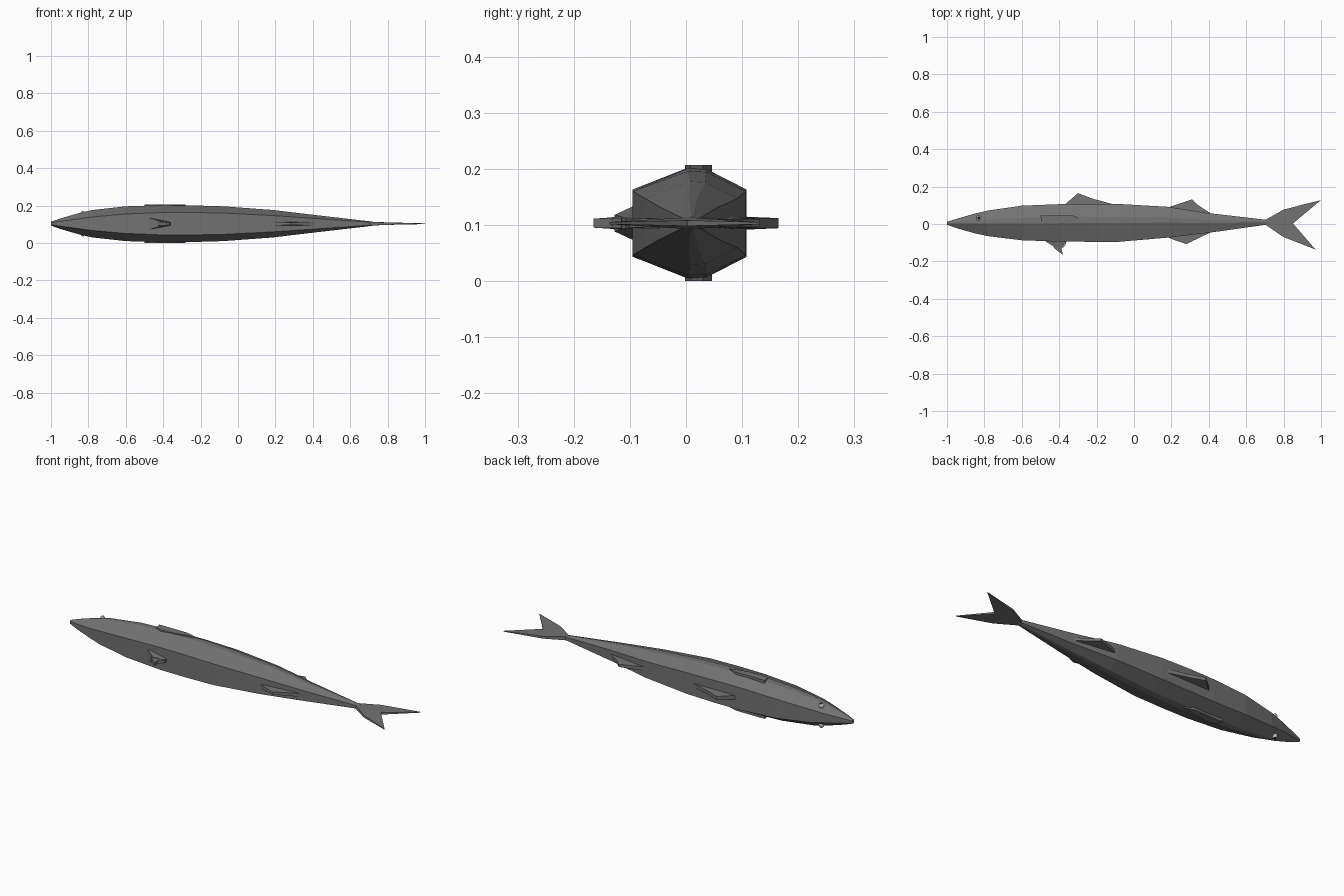
import bpy, bmesh

ZC = 0.1035  # height of the fish's centre line, it lies on its side


def material(name, v):
    m = bpy.data.materials.new(name)
    m.diffuse_color = (v, v, v, 1)
    return m


SKIN = material("skin_grey", 0.17)
WHITE = material("eye_white", 0.7)
BLACK = material("pupil_black", 0.01)


def finish(name, bm, mat=SKIN):
    bmesh.ops.recalc_face_normals(bm, faces=bm.faces)
    me = bpy.data.meshes.new(name)
    bm.to_mesh(me)
    bm.free()
    me.materials.append(mat)
    ob = bpy.data.objects.new(name, me)
    bpy.context.collection.objects.link(ob)
    return ob


def loft(name, rings):
    bm = bmesh.new()
    vs = [[bm.verts.new(p) for p in r] for r in rings]
    n = len(rings[0])
    for a, b in zip(vs, vs[1:]):
        for i in range(n):
            j = (i + 1) % n
            bm.faces.new((a[i], a[j], b[j], b[i]))
    bm.faces.new(vs[0])
    bm.faces.new(vs[-1])
    return finish(name, bm)


def plate(name, outline):
    """Fin from (x, y, half thickness) points, mirrored about the centre plane."""
    return loft(name, [[(x, y, ZC + s * t) for x, y, t in outline] for s in (-1, 1)])


# Body stations: x, back y, belly y, flank half height, edge half height
stations = [
    (-1.0, 0.012, -0.004, 0.010, 0.006),
    (-0.95, 0.027, -0.022, 0.028, 0.013),
    (-0.85, 0.056, -0.050, 0.057, 0.026),
    (-0.78, 0.072, -0.065, 0.073, 0.036),
    (-0.60, 0.098, -0.087, 0.093, 0.052),
    (-0.40, 0.106, -0.094, 0.099, 0.060),
    (-0.25, 0.108, -0.095, 0.098, 0.060),
    (-0.08, 0.107, -0.095, 0.093, 0.057),
    (0.18, 0.092, -0.073, 0.074, 0.044),
    (0.40, 0.058, -0.047, 0.048, 0.029),
    (0.72, 0.021, -0.002, 0.011, 0.007),
]
rings = []
for x, yt, yb, h, e in stations:
    a = yb + 0.65 * (yt - yb)
    b = yb + 0.49 * (yt - yb)
    sec = [(yt, e), (a, 0.98 * h), (b, h), (yb, e)]
    sec += [(y, -z) for y, z in reversed(sec)]
    rings.append([(x, y, ZC + z) for y, z in sec])
loft("body", rings)

# Fins along the back, the belly and the tail
plate("front_dorsal_fin", [(-0.38, 0.095, 0.012), (-0.30, 0.165, 0.009),
                           (-0.22, 0.135, 0.009), (-0.12, 0.108, 0.010), (-0.2, 0.095, 0.012)])
plate("rear_dorsal_fin", [(0.17, 0.085, 0.011), (0.31, 0.131, 0.007),
                          (0.34, 0.103, 0.007), (0.41, 0.056, 0.008), (0.3, 0.065, 0.010)])
plate("anal_fin", [(0.17, -0.065, 0.010), (0.20, -0.08, 0.009), (0.28, -0.107, 0.007),
                   (0.33, -0.083, 0.008), (0.41, -0.045, 0.009), (0.3, -0.05, 0.010)])
plate("tail_fin_upper", [(0.70, 0.021, 0.010), (0.80, 0.077, 0.006), (1.0, 0.128, 0.002),
                         (0.85, 0.003, 0.005), (0.70, 0.009, 0.010)])
plate("tail_fin_lower", [(0.70, 0.009, 0.010), (0.85, 0.003, 0.005), (0.97, -0.136, 0.002),
                         (0.80, -0.070, 0.006), (0.70, -0.002, 0.010)])

# Pelvic fin: broad wedge at the belly narrowing to a pointed tip
plate("pelvic_fin_base", [(-0.48, -0.088, 0.033), (-0.42, -0.127, 0.015),
                          (-0.365, -0.108, 0.009), (-0.36, -0.088, 0.009)])
plate("pelvic_fin_tip", [(-0.44, -0.110, 0.014), (-0.42, -0.135, 0.010), (-0.38, -0.165, 0.008),
                         (-0.388, -0.132, 0.009), (-0.365, -0.115, 0.009)])

# Flank parts, one on each side
pectoral = [(-0.50, 0.045), (-0.33, 0.046), (-0.28, 0.030),
            (-0.36, 0.008), (-0.46, -0.002), (-0.495, 0.012)]
for side, s in (("upper", 1), ("lower", -1)):
    loft("pectoral_fin_" + side,
         [[(x, y, ZC + s * d) for x, y in pectoral] for d in (0.085, 0.1035)])
    for part, r, y, z, mat in (("eye_", 0.014, 0.031, 0.052, WHITE),
                               ("pupil_", 0.008, 0.033, 0.060, BLACK)):
        bm = bmesh.new()
        bmesh.ops.create_uvsphere(bm, u_segments=12, v_segments=8, radius=r)
        bmesh.ops.translate(bm, verts=bm.verts, vec=(-0.83, y, ZC + s * z))
        finish(part + side, bm, mat)
